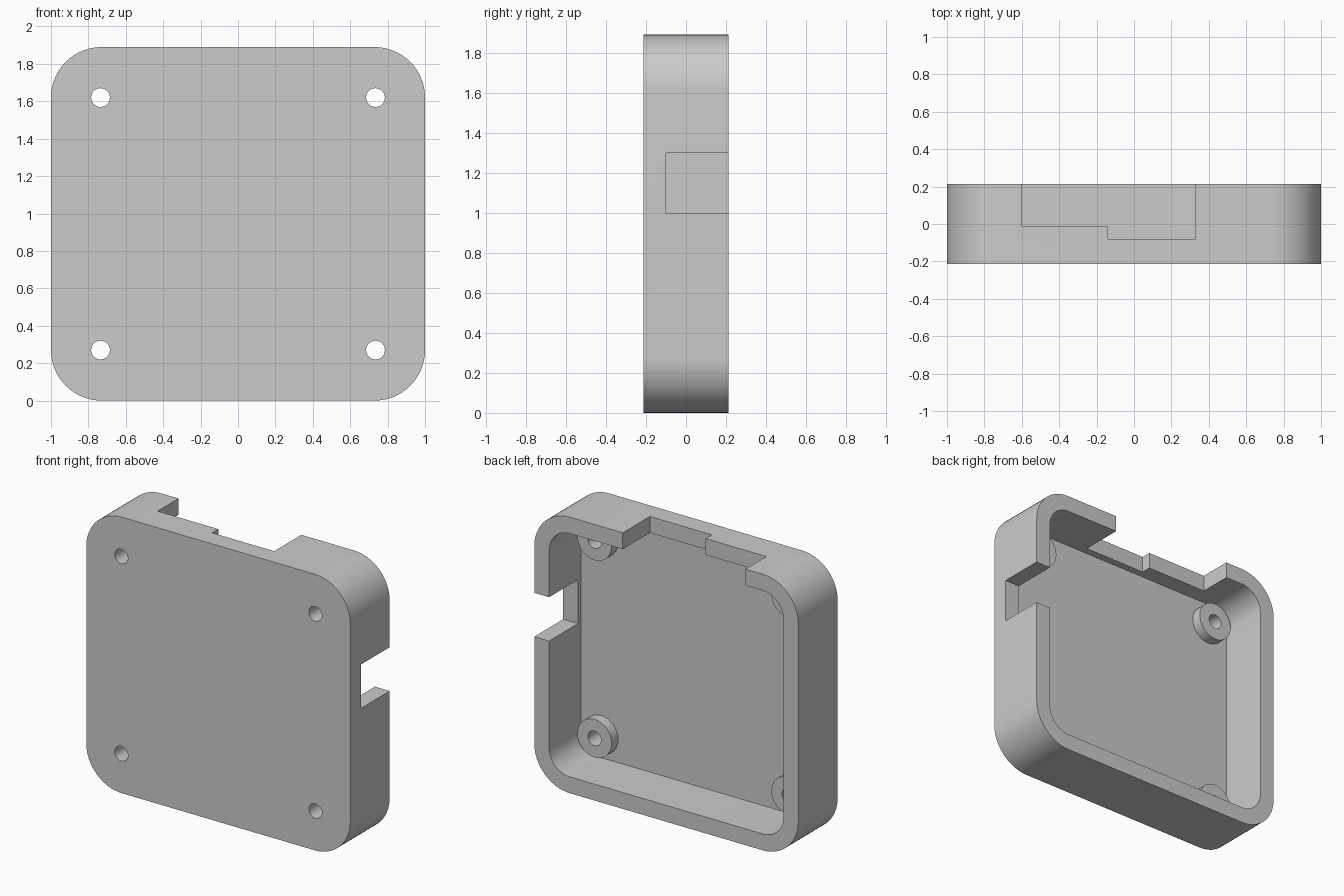
import bpy, bmesh, math

cube = bpy.data.objects.get("Cube")
if cube:
    bpy.data.objects.remove(cube, do_unlink=True)

HALF_W, HEIGHT, HALF_D = 1.0, 1.89, 0.213
RADIUS, WALL, FLOOR_Y = 0.27, 0.112, -0.13
HOLE_X, HOLE_Z = 0.735, (0.27, 1.62)

grey = bpy.data.materials.new("plain grey")
grey.use_nodes = True
grey.diffuse_color = (0.6, 0.6, 0.6, 1)
grey.node_tree.nodes["Principled BSDF"].inputs["Base Color"].default_value = (0.6, 0.6, 0.6, 1)


def prism(name, outline, y0, y1):
    """Extrude an outline of (x, z) points along y."""
    bm = bmesh.new()
    face = bm.faces.new([bm.verts.new((x, y0, z)) for x, z in outline])
    moved = bmesh.ops.extrude_face_region(bm, geom=[face])["geom"]
    bmesh.ops.translate(bm, vec=(0, y1 - y0, 0),
                        verts=[g for g in moved if isinstance(g, bmesh.types.BMVert)])
    bmesh.ops.recalc_face_normals(bm, faces=bm.faces)
    mesh = bpy.data.meshes.new(name)
    bm.to_mesh(mesh)
    bm.free()
    mesh.materials.append(grey)
    obj = bpy.data.objects.new(name, mesh)
    bpy.context.collection.objects.link(obj)
    return obj


def arc(cx, cz, r, start, sweep, steps):
    angles = [start + sweep * i / steps for i in range(steps + 1)]
    return [(cx + r * math.cos(a), cz + r * math.sin(a)) for a in angles]


def rounded(inset):
    """Rounded rectangle, shrunk by the inset."""
    cx, low, high, q = HALF_W - RADIUS, RADIUS, HEIGHT - RADIUS, math.pi / 2
    points = []
    for i, (x, z) in enumerate([(cx, high), (-cx, high), (-cx, low), (cx, low)]):
        points += arc(x, z, RADIUS - inset, i * q, q, 16)
    return points


def circle(x, z, r):
    return arc(x, z, r, 0, math.tau, 48)[:-1]


def box(x0, x1, z0, z1):
    return [(x0, z0), (x1, z0), (x1, z1), (x0, z1)]


def cut(obj, cutters):
    """Subtract the cutters, bake the result and remove them."""
    for c in cutters:
        c.hide_render = True
        mod = obj.modifiers.new("cut", 'BOOLEAN')
        mod.operation, mod.solver, mod.object = 'DIFFERENCE', 'EXACT', c
    graph = bpy.context.evaluated_depsgraph_get()
    mesh = bpy.data.meshes.new_from_object(obj.evaluated_get(graph))
    obj.modifiers.clear()
    obj.data = mesh
    for c in cutters:
        bpy.data.objects.remove(c, do_unlink=True)


def smooth(obj):
    bpy.ops.object.select_all(action='DESELECT')
    obj.select_set(True)
    bpy.context.view_layer.objects.active = obj
    bpy.ops.object.shade_smooth_by_angle(angle=math.radians(30))


# Tray: rounded block, hollowed from the back, with screw holes and port notches
tray = prism("tray", rounded(0), -HALF_D, HALF_D)
spots = [(x, z) for x in (-HOLE_X, HOLE_X) for z in HOLE_Z]
cutters = [prism("cavity_cutter", rounded(WALL), FLOOR_Y, 0.4)]
cutters += [prism("hole_cutter", circle(x, z, 0.05), -0.4, 0.1) for x, z in spots]
cutters += [
    prism("side_notch_cutter", box(0.8, 1.2, 1.0, 1.3), -0.1, 0.5),
    prism("top_deep_notch_cutter", box(-0.14, 0.33, 1.7, 2.1), -0.08, 0.5),
    prism("top_shallow_notch_cutter", box(-0.6, -0.1, 1.7, 2.1), -0.013, 0.5),
]
cut(tray, cutters)
smooth(tray)

# Screw posts standing on the tray floor
for i, (x, z) in enumerate(spots):
    post = prism(f"screw_post_{i + 1}", circle(x, z, 0.13), FLOOR_Y - 0.01, FLOOR_Y + 0.07)
    cut(post, [prism("post_hole_cutter", circle(x, z, 0.05), -0.4, 0.1)])
    smooth(post)
